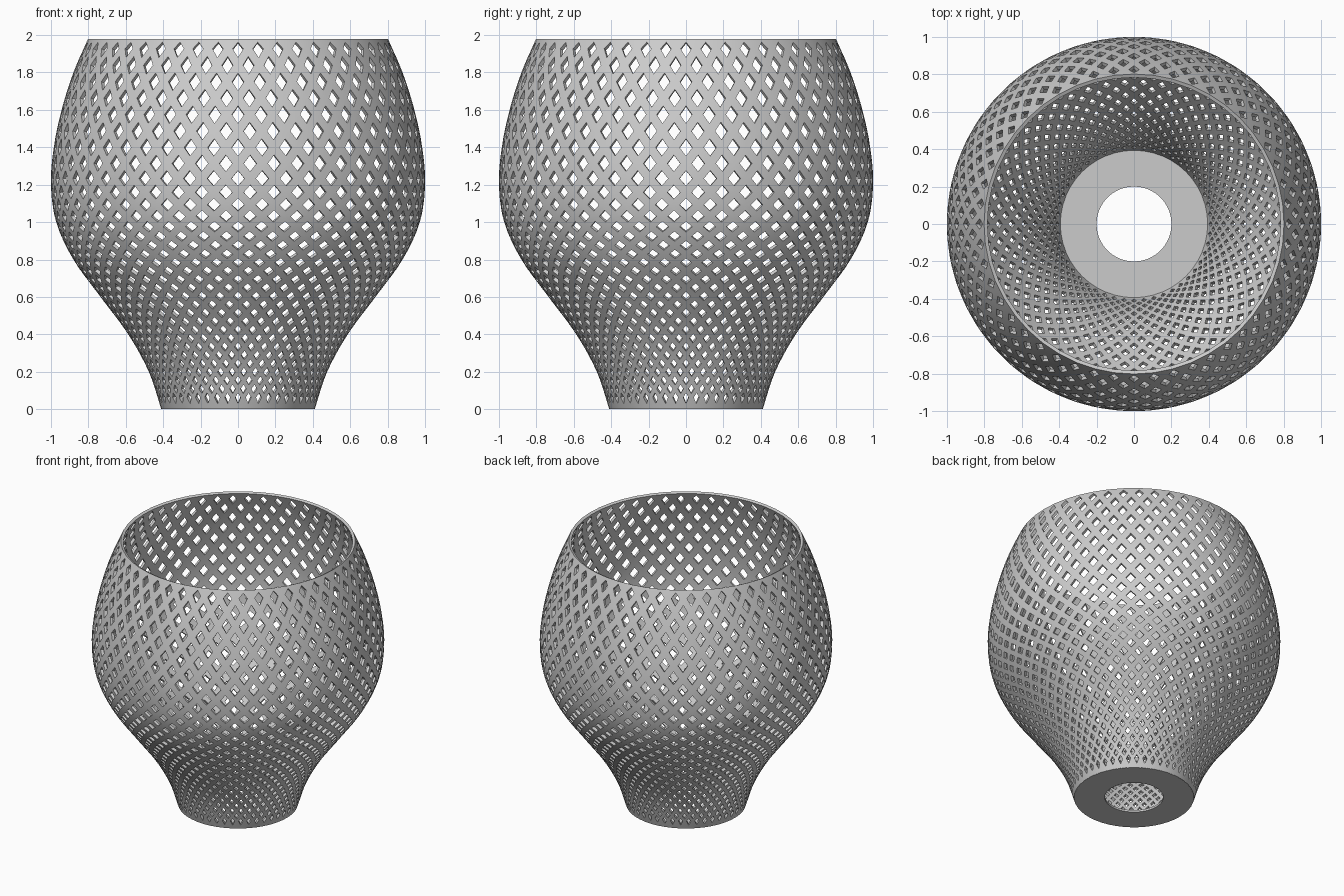
import bpy
import bmesh
import math

cube = bpy.data.objects.get("Cube")
if cube:
    bpy.data.objects.remove(cube, do_unlink=True)

HEIGHT = 1.98
COLUMNS = 48          # openings around one row
OPEN = 0.53           # share of each diamond cell that is open
WALL = 0.02
RADII = [0.41, 0.477, 0.587, 0.735, 0.88, 0.972, 1.0, 0.985, 0.943, 0.88, 0.793]

grey = bpy.data.materials.new("light grey")
grey.use_nodes = True
grey.diffuse_color = (0.6, 0.6, 0.6, 1)
grey.node_tree.nodes["Principled BSDF"].inputs["Base Color"].default_value = (0.6, 0.6, 0.6, 1)


def radius(z):
    """Smooth curve through the evenly spaced profile radii."""
    t = z / 0.2
    k = min(int(t), len(RADII) - 2)
    t -= k
    b, c = RADII[k], RADII[k + 1]
    a = RADII[k - 1] if k else 2 * b - c
    d = RADII[k + 2] if k + 2 < len(RADII) else 2 * c - b
    return b + 0.5 * t * (c - a + t * (2 * a - 5 * b + 4 * c - d + t * (3 * (b - c) + d - a)))


def row_step(z):
    """Rows sit closer together towards the foot."""
    t = min(max((z - 0.8) / 0.7, 0), 1)
    return 0.045 + 0.043 * t * t * (3 - 2 * t)


# Row heights, from the rim down to the foot
rows = [HEIGHT, 1.927]
while rows[-1] > 0.085:
    rows.append(rows[-1] - row_step(rows[-1]))
rows.append(0.0)
rows.reverse()
TOP = len(rows) - 1


def finish(name, bm):
    mesh = bpy.data.meshes.new(name)
    bm.to_mesh(mesh)
    bm.free()
    mesh.materials.append(grey)
    obj = bpy.data.objects.new(name, mesh)
    bpy.context.collection.objects.link(obj)
    bpy.ops.object.select_all(action="DESELECT")
    obj.select_set(True)
    bpy.context.view_layer.objects.active = obj
    return obj


# Lattice wall: diamond cells, each with a diamond opening
bm = bmesh.new()
nodes = {}


def point(z, step):
    a = step * math.pi / COLUMNS
    r = radius(z)
    return bm.verts.new((r * math.cos(a), r * math.sin(a), z))


def node(j, i):
    key = (j, i % (2 * COLUMNS))
    if key not in nodes:
        nodes[key] = point(rows[j], key[1])
    return nodes[key]


for j in range(TOP + 1):
    for i in range(2 * COLUMNS):
        if (i + j + TOP) % 2 == 0:
            continue
        left, right = node(j, i - 1), node(j, i + 1)
        if j == 0:
            bm.faces.new((left, right, node(1, i)))
        elif j == TOP:
            bm.faces.new((left, node(j - 1, i), right))
        else:
            z = rows[j]
            low = max(z + OPEN * (rows[j - 1] - z), 0.018)
            high = min(z + OPEN * (rows[j + 1] - z), HEIGHT - 0.018)
            if j == TOP - 1:
                high = HEIGHT - 0.018
            outer = (left, node(j - 1, i), right, node(j + 1, i))
            inner = (point(z, i - OPEN), point(low, i), point(z, i + OPEN), point(high, i))
            for k in range(4):
                n = (k + 1) % 4
                bm.faces.new((outer[k], outer[n], inner[n], inner[k]))

wall = finish("lattice_wall", bm)
solid = wall.modifiers.new("wall thickness", "SOLIDIFY")
solid.thickness = WALL
solid.offset = -1
bpy.ops.object.modifier_apply(modifier=solid.name)
bpy.ops.object.shade_smooth_by_angle(angle=math.radians(30))

# Flat base ring with a round hole
bm = bmesh.new()
section = [(0.2, 0.0), (0.407, 0.0), (0.407, 0.015), (0.2, 0.015)]
loop = [bm.verts.new((r, 0, z)) for r, z in section]
edges = [bm.edges.new((loop[k], loop[(k + 1) % 4])) for k in range(4)]
bmesh.ops.spin(bm, geom=loop + edges, cent=(0, 0, 0), axis=(0, 0, 1),
               angle=2 * math.pi, steps=2 * COLUMNS)
bmesh.ops.remove_doubles(bm, verts=bm.verts, dist=0.0001)
bmesh.ops.recalc_face_normals(bm, faces=bm.faces)
finish("base_ring", bm)
bpy.ops.object.shade_smooth_by_angle(angle=math.radians(30))
